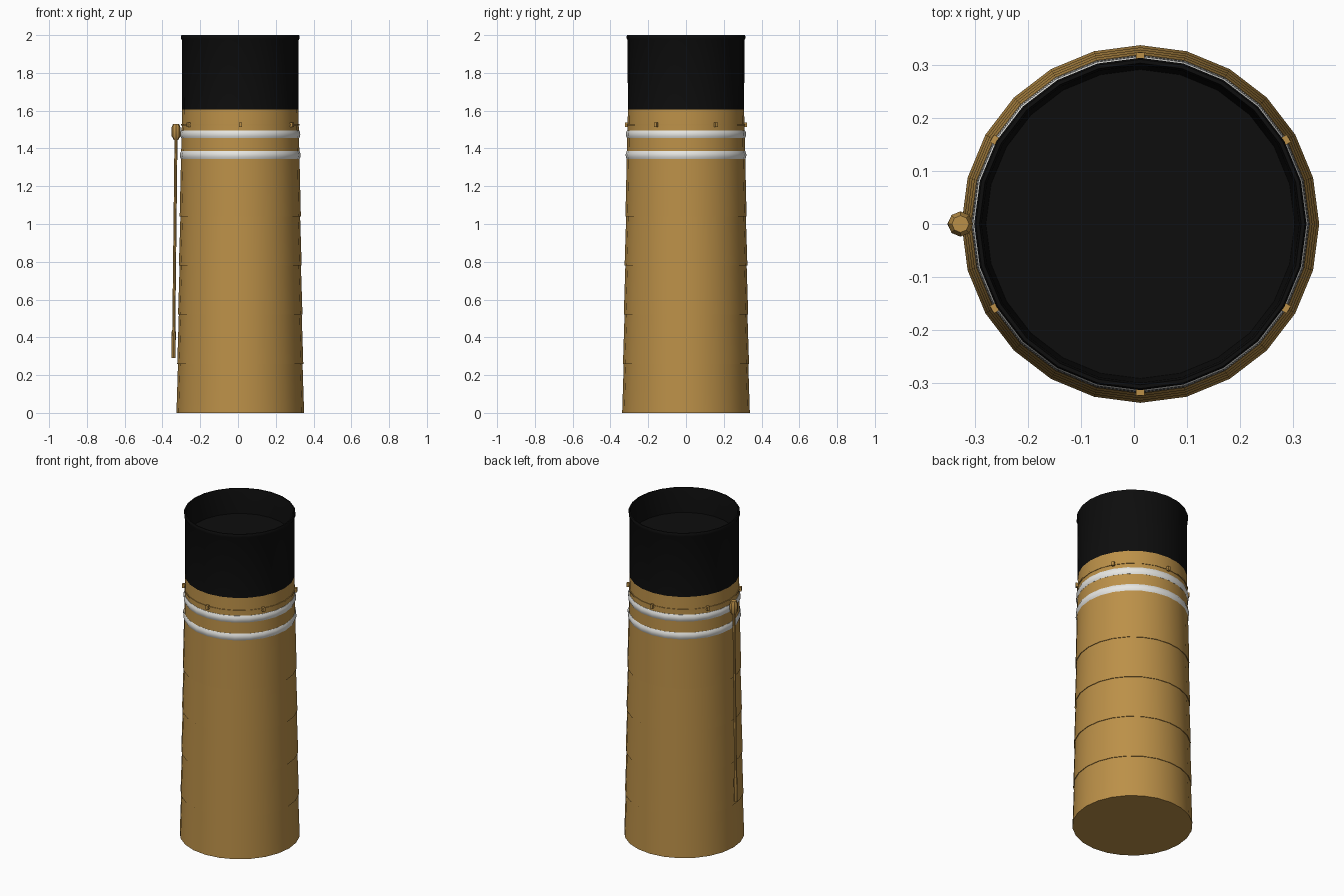
import bpy
import math
from mathutils import Matrix, Vector

if "Cube" in bpy.data.objects:
    bpy.data.objects.remove(bpy.data.objects["Cube"])

AXIS_X = 0.012
SIDES = 24


def material(name, rgb):
    m = bpy.data.materials.new(name)
    m.use_nodes = True
    colour = (*rgb, 1)
    m.diffuse_color = colour
    m.node_tree.nodes["Principled BSDF"].inputs["Base Color"].default_value = colour
    return m


ochre = material("ochre", (0.5, 0.28, 0.065))
black = material("black", (0.004, 0.004, 0.004))
white = material("white", (0.8, 0.8, 0.77))


def lathe(name, profile, mat, sides=SIDES, centre=(AXIS_X, 0), closed=False, lean=0.0):
    """Spin (radius, z) points about a vertical axis; a zero radius closes the end."""
    verts, rings, faces = [], [], []
    for r, z in profile:
        count = sides if r > 0 else 1
        rings.append([len(verts) + i for i in range(count)])
        for i in range(count):
            a = 2 * math.pi * i / sides
            verts.append((centre[0] + lean * z + r * math.cos(a),
                          centre[1] + r * math.sin(a), z))
    pairs = list(zip(rings, rings[1:]))
    if closed:
        pairs.append((rings[-1], rings[0]))
    for low, high in pairs:
        for i in range(sides):
            j = (i + 1) % sides
            if len(low) == 1:
                faces.append((low[0], high[j], high[i]))
            elif len(high) == 1:
                faces.append((low[i], low[j], high[0]))
            else:
                faces.append((low[i], low[j], high[j], high[i]))
    mesh = bpy.data.meshes.new(name)
    mesh.from_pydata(verts, [], faces)
    mesh.materials.append(mat)
    ob = bpy.data.objects.new(name, mesh)
    bpy.context.collection.objects.link(ob)
    bpy.ops.object.select_all(action="DESELECT")
    bpy.context.view_layer.objects.active = ob
    ob.select_set(True)
    bpy.ops.object.shade_smooth_by_angle(angle=math.radians(35))
    return ob


def taper(z):
    return 0.336 - 0.0165 * z


# Tapered body of overlapping sections, each with a small ledge at its base
body = [(0, 0)]
seams = [0, 0.26, 0.52, 0.78, 1.04, 1.61]
for low, high in zip(seams, seams[1:]):
    body += [(taper(low) + 0.002, low), (taper(high) - 0.002, high)]
body.append((0, seams[-1]))
lathe("body", body, ochre)

# Dark open collar with a lip and a recessed floor
lathe("collar", [(0.308, 1.605), (0.309, 1.972), (0.314, 1.982), (0.314, 1.995),
                 (0.311, 2.0), (0.304, 2.0), (0.300, 1.98), (0.292, 1.85),
                 (0, 1.85)], black)

# Two rounded white bands
for name, z in (("lower_band", 1.365), ("upper_band", 1.475)):
    r = taper(z)
    lathe(name, [(r - 0.01, z - 0.021), (r, z - 0.021), (r + 0.005, z - 0.01),
                 (r + 0.006, z), (r + 0.005, z + 0.01), (r, z + 0.021),
                 (r - 0.01, z + 0.021)], white, closed=True)

# Thin ring carrying six small lugs
RING_Z = 1.526
r = taper(RING_Z)
lathe("lug_ring", [(r - 0.01, RING_Z - 0.004), (r + 0.002, RING_Z - 0.004),
                   (r + 0.002, RING_Z + 0.004), (r - 0.01, RING_Z + 0.004)],
      ochre, closed=True)
for i in range(6):
    a = math.radians(30 + 60 * i)
    bpy.ops.mesh.primitive_cube_add(size=1)
    lug = bpy.context.object
    lug.name = "lug_%d" % (i + 1)
    lug.data.transform(Matrix.Diagonal(Vector((0.02, 0.016, 0.025, 1))))
    lug.location = (AXIS_X + 0.314 * math.cos(a), 0.314 * math.sin(a), RING_Z)
    lug.rotation_euler.z = a
    lug.data.materials.append(ochre)

# Side rod with a thicker foot, following the taper of the body
lathe("side_rod", [(0, 0.29), (0.011, 0.29), (0.011, 0.43), (0.008, 0.44),
                   (0.008, 1.46), (0, 1.46)], ochre, sides=8,
      centre=(-0.345, 0), lean=0.0115)
lathe("rod_knob", [(0, 1.445), (0.012, 1.445), (0.023, 1.465), (0.024, 1.51),
                   (0.016, 1.53), (0, 1.53)], ochre, sides=8, centre=(-0.328, 0))
